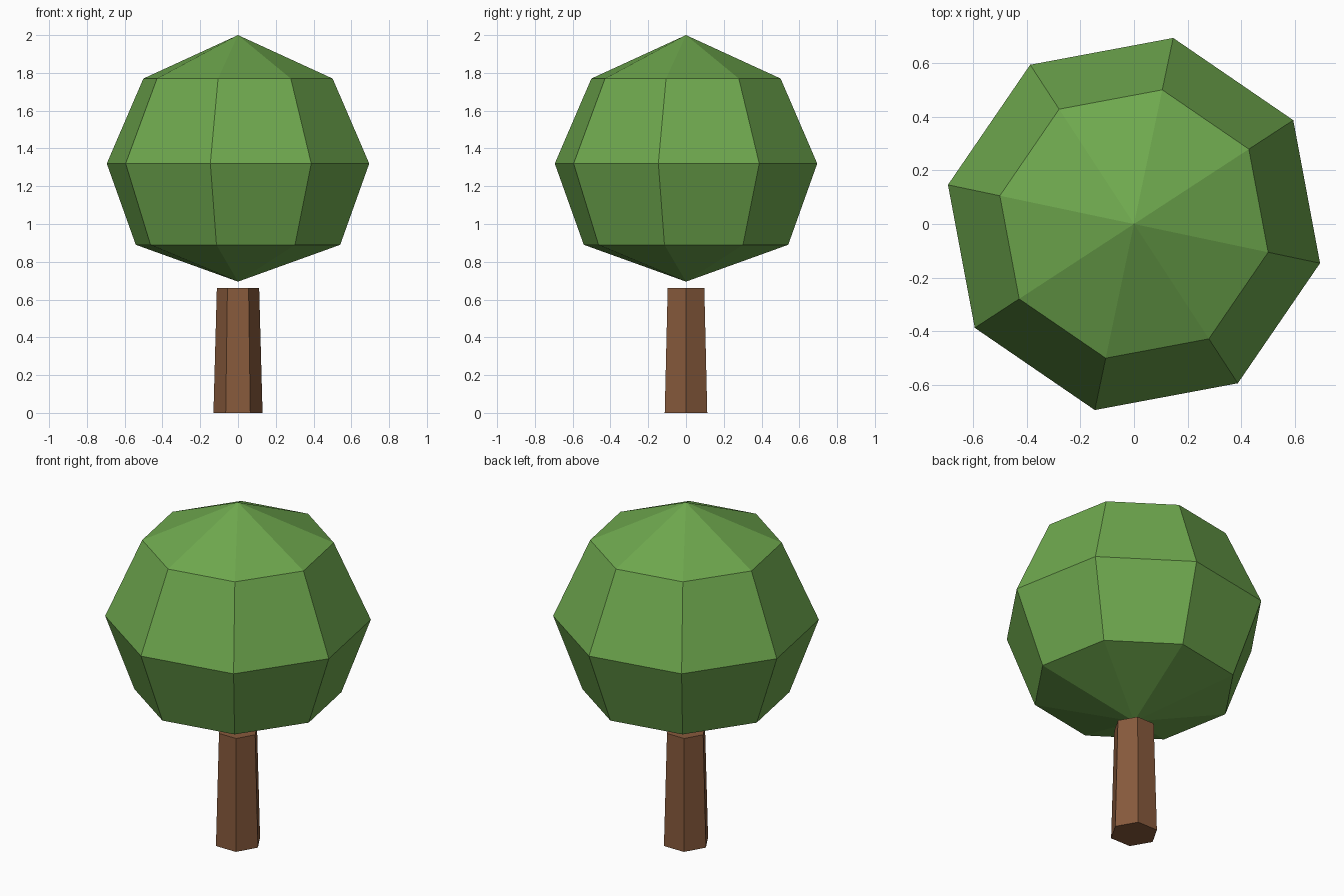
import bpy, bmesh, math

if "Cube" in bpy.data.objects:
    bpy.data.objects.remove(bpy.data.objects["Cube"])


def material(name, rgb):
    m = bpy.data.materials.new(name)
    m.diffuse_color = (*rgb, 1)
    m.use_nodes = True
    m.node_tree.nodes["Principled BSDF"].inputs["Base Color"].default_value = m.diffuse_color
    return m


def lathe(name, rings, sides, turn, mat):
    """Stack flat-sided rings of (radius, z); radius 0 makes a point."""
    bm = bmesh.new()
    loops = []
    for r, z in rings:
        n = sides if r else 1
        loops.append([bm.verts.new((r * math.cos(turn + math.tau * i / sides),
                                    r * math.sin(turn + math.tau * i / sides), z))
                      for i in range(n)])
    for a, b in zip(loops, loops[1:]):
        for i in range(sides):
            j = (i + 1) % sides
            quad = [a[i % len(a)], a[j % len(a)], b[j % len(b)], b[i % len(b)]]
            bm.faces.new(list(dict.fromkeys(quad)))
    # flat caps where an end is not a point
    if len(loops[0]) > 1:
        bm.faces.new(loops[0][::-1])
    if len(loops[-1]) > 1:
        bm.faces.new(loops[-1])
    bmesh.ops.recalc_face_normals(bm, faces=bm.faces[:])
    me = bpy.data.meshes.new(name)
    bm.to_mesh(me)
    bm.free()
    me.materials.append(mat)
    ob = bpy.data.objects.new(name, me)
    bpy.context.collection.objects.link(ob)
    return ob


leaf_green = material("leaf_green", (0.157, 0.392, 0.076))
bark_brown = material("bark_brown", (0.242, 0.102, 0.045))

# Tapered six-sided trunk
lathe("trunk", [(0.13, 0), (0.112, 0.66)], 6, 0, bark_brown)

# Faceted eight-sided crown, floating just above the trunk
lathe("crown", [(0, 0.695), (0.553, 0.89), (0.71, 1.32), (0.512, 1.77), (0, 2.0)],
      8, math.radians(-11.9), leaf_green)
